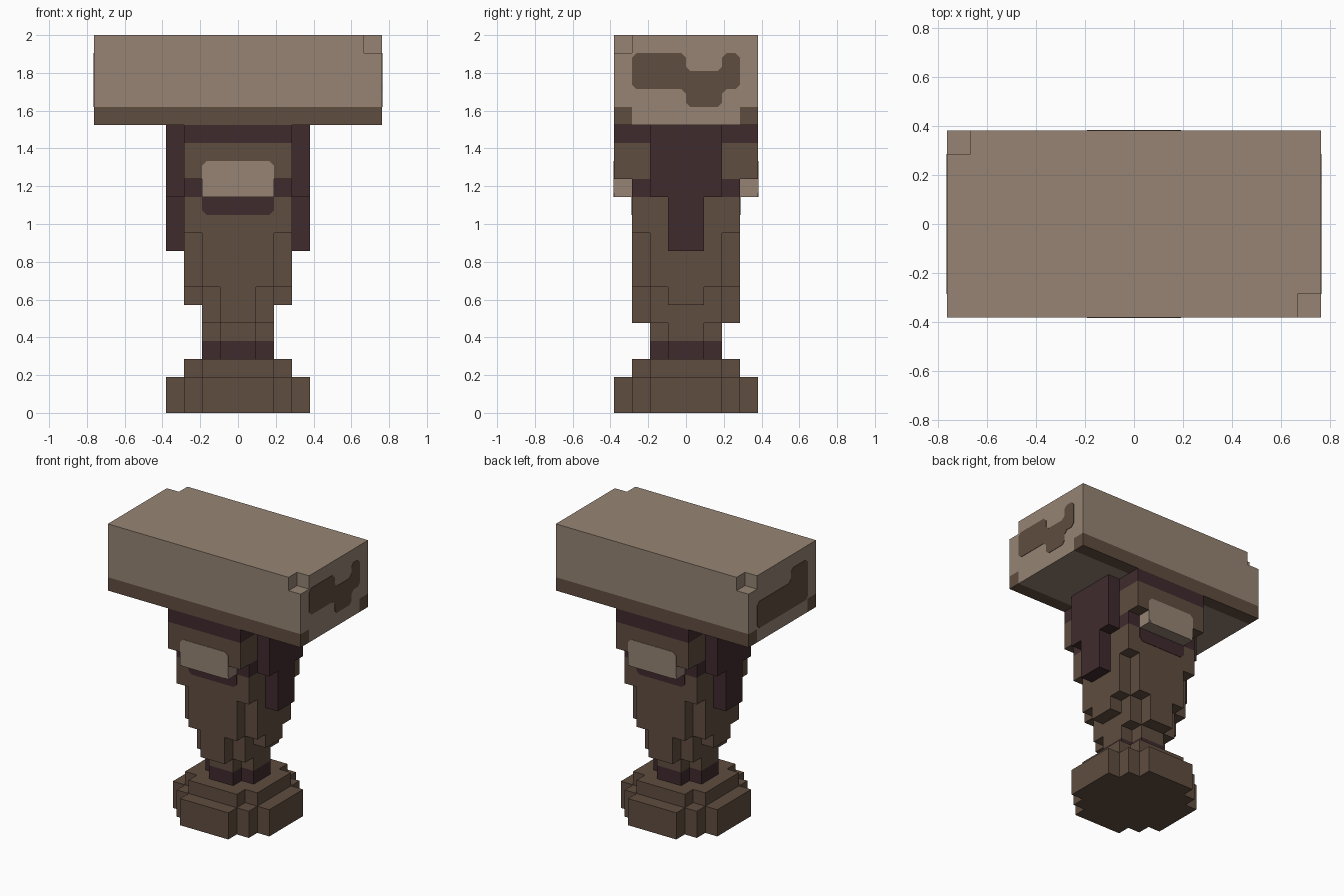
import bpy
import bmesh
from mathutils import Vector

if "Cube" in bpy.data.objects:
    bpy.data.objects.remove(bpy.data.objects["Cube"], do_unlink=True)

U = 2 / 21  # one block of the grid


def material(name, rgb):
    m = bpy.data.materials.new(name)
    m.use_nodes = True
    m.diffuse_color = (*rgb, 1)
    m.node_tree.nodes["Principled BSDF"].inputs["Base Color"].default_value = (*rgb, 1)
    return m


TAN = material("tan", (0.305, 0.231, 0.175))
BROWN = material("brown", (0.117, 0.074, 0.051))
PLUM = material("dark_plum", (0.051, 0.024, 0.027))


def extrude(name, ring, offset, mat):
    """Solid from a planar ring of points, swept along offset."""
    bm = bmesh.new()
    face = bm.faces.new([bm.verts.new(Vector(p) * U) for p in ring])
    moved = bmesh.ops.extrude_face_region(bm, geom=[face], use_keep_orig=True)["geom"]
    verts = [v for v in moved if isinstance(v, bmesh.types.BMVert)]
    bmesh.ops.translate(bm, verts=verts, vec=Vector(offset) * U)
    bmesh.ops.recalc_face_normals(bm, faces=bm.faces)
    mesh = bpy.data.meshes.new(name)
    bm.to_mesh(mesh)
    bm.free()
    mesh.materials.append(mat)
    obj = bpy.data.objects.new(name, mesh)
    bpy.context.collection.objects.link(obj)
    return obj


def tier(name, corners, z0, z1, mat):
    """Stepped layer: outer corners of one quadrant, mirrored to all four."""
    quad = []
    for i, (x, y) in enumerate(corners):
        if i:
            quad.append((x, corners[i - 1][1]))
        quad.append((x, y))
    ring = quad + [(-x, y) for x, y in reversed(quad)]
    ring += [(-x, -y) for x, y in quad] + [(x, -y) for x, y in reversed(quad)]
    return extrude(name, [(x, y, z0) for x, y in ring], (0, 0, z1 - z0), mat)


def box(name, x, y, z, mat):
    ring = [(x[0], y[0], z[0]), (x[1], y[0], z[0]), (x[1], y[1], z[0]), (x[0], y[1], z[0])]
    return extrude(name, ring, (0, 0, z[1] - z[0]), mat)


def chamfer(points, cut=0.25):
    out = []
    for i, p in enumerate(points):
        p = Vector(p)
        for q in (points[i - 1], points[(i + 1) % len(points)]):
            out.append(p + (Vector(q) - p).normalized() * cut)
    return out


def plate(name, points, axis, at, mat):
    """Thin painted patch on the plane x = at or y = at."""
    side = 1 if at > 0 else -1
    pts = chamfer(points)
    if axis == "x":
        return extrude(name, [(at, a, b) for a, b in pts], (side * 0.03, 0, 0), mat)
    return extrude(name, [(a, at, b) for a, b in pts], (0, side * 0.03, 0), mat)


# Stepped foot
tier("foot_lower", [(4, 2), (3, 3), (2, 4)], 0, 2, BROWN)
tier("foot_upper", [(3, 2), (2, 3)], 2, 3, BROWN)

# Handle, widening upward
tier("ankle_band", [(2, 1), (1, 2)], 3, 4, PLUM)
tier("handle_neck", [(2, 1), (1, 2)], 4, 5, BROWN)
tier("handle_lower", [(2, 2), (1, 3)], 5, 6, BROWN)
tier("handle_middle", [(3, 1), (2, 2), (1, 3)], 6, 7, BROWN)
tier("handle_upper", [(3, 2), (2, 3)], 7, 10, BROWN)
tier("handle_shoulder", [(3, 3)], 10, 12, BROWN)
tier("collar_band", [(3, 3)], 12, 13, PLUM)
tier("collar", [(3, 4)], 13, 15, BROWN)
tier("collar_top", [(3, 4)], 15, 16, PLUM)

# Side straps, front and back buckles
for s, side, face in ((1, "left", "back"), (-1, "right", "front")):
    xs = sorted((3 * s, 4 * s))
    box(f"{side}_strap", xs, (-2, 2), (12, 16), PLUM)
    box(f"{side}_strap_tip", xs, (-1, 1), (9, 12), PLUM)
    box(f"{face}_buckle", (-2, 2), xs, (12, 13), TAN)
    plate(f"{face}_buckle_face", [(-2, 12), (2, 12), (2, 14), (-2, 14)], "y", 4 * s, TAN)
    plate(f"{face}_buckle_shade", [(-2, 11), (2, 11), (2, 12.4), (-2, 12.4)], "y", 3 * s, PLUM)
    box(f"{face}_head_trim", (-8, 8), xs, (16, 17), BROWN)

# Head block with two chipped top corners
tier("head_base", [(8, 3)], 16, 17, TAN)
tier("head", [(8, 4)], 17, 20, TAN)
half = [(8, 4), (-7, 4), (-7, 3), (-8, 3)]
cap = half + [(-x, -y) for x, y in half]
extrude("head_cap", [(x, y, 20) for x, y in cap], (0, 0, 1), TAN)

# Worn patches on the head ends
plate("left_patch", [(-3, 18), (0, 18), (0, 17), (2, 17), (2, 18), (3, 18),
                     (3, 20), (2, 20), (2, 19), (0, 19), (0, 20), (-3, 20)], "x", 8, BROWN)
plate("right_patch", [(3, 17), (-3, 17), (-3, 20), (-1, 20), (-1, 19), (3, 19)], "x", -8, BROWN)
